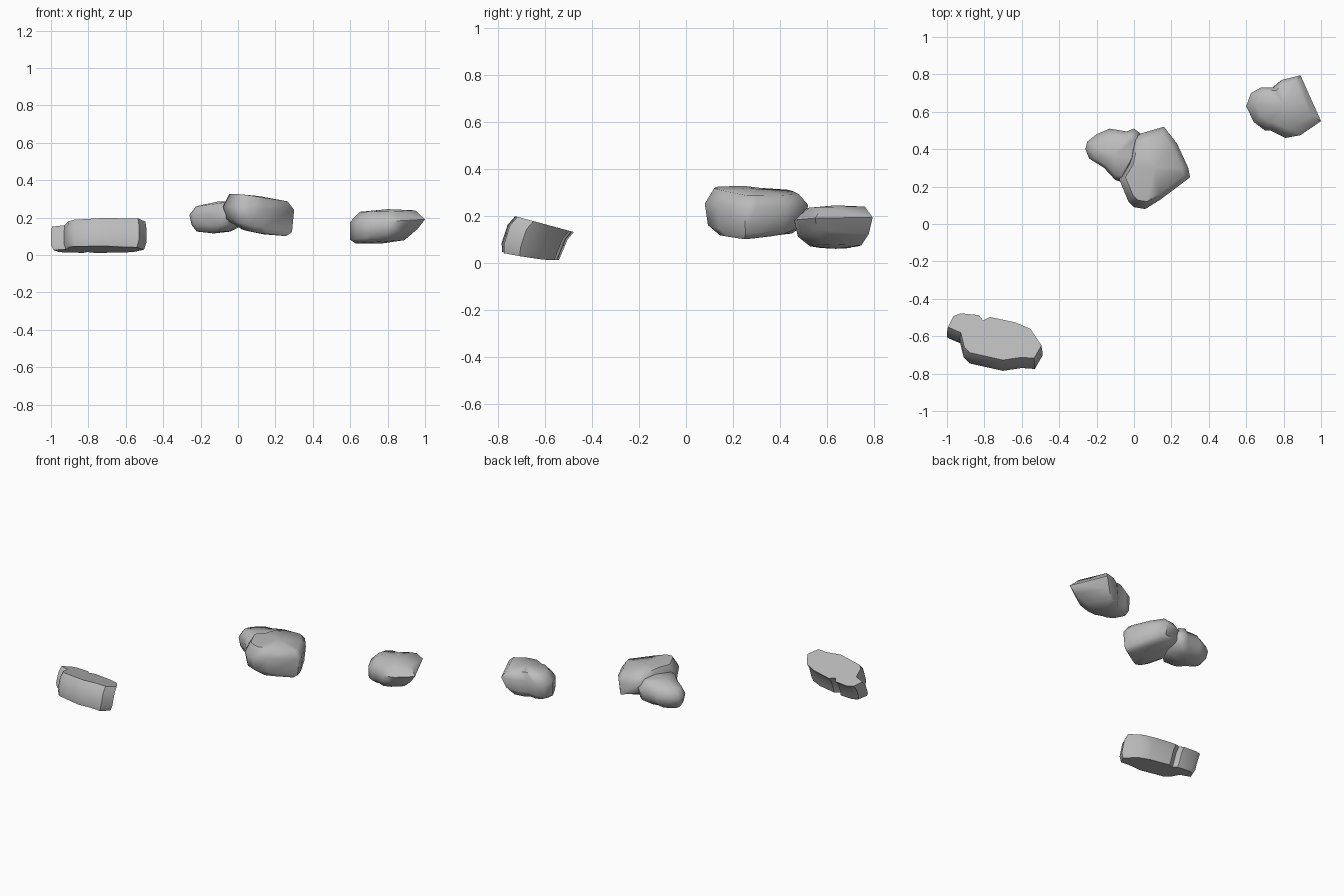
import bpy
import bmesh
from mathutils import Vector

if "Cube" in bpy.data.objects:
    bpy.data.objects.remove(bpy.data.objects["Cube"], do_unlink=True)

# One plain stone colour
stone = bpy.data.materials.new("grey_stone")
stone.use_nodes = True
colour = (0.5, 0.5, 0.5, 1)
stone.diffuse_color = colour
stone.node_tree.nodes["Principled BSDF"].inputs["Base Color"].default_value = colour


def layer(z, scale=1, tilt=(0, 0), shift=(0, 0)):
    """One horizontal slice of a rock: height, size, slope and sideways offset."""
    return dict(z=z, scale=scale, tilt=Vector(tilt), shift=Vector(shift))


def rock(name, outline, layers, smooth_angle, bump=0.01):
    """Loft an outline (hundredths of a unit) through its layers and cap both ends."""
    points = [Vector(p) / 100 for p in outline]
    low = Vector((min(p.x for p in points), min(p.y for p in points)))
    high = Vector((max(p.x for p in points), max(p.y for p in points)))
    centre = (low + high) / 2
    bm = bmesh.new()

    def place(point, spec):
        offset = (point - centre) * spec["scale"]
        flat = centre + offset + spec["shift"]
        return bm.verts.new((flat.x, flat.y, spec["z"] + offset.dot(spec["tilt"])))

    rings = [[place(p, spec) for p in points] for spec in layers]
    count = len(points)

    # Sides between neighbouring layers
    for lower, upper in zip(rings, rings[1:]):
        for i in range(count):
            j = (i + 1) % count
            bm.faces.new((lower[i], lower[j], upper[j], upper[i]))

    # Slightly domed top and bottom
    for ring, spec, rise in ((rings[0], layers[0], -bump), (rings[-1], layers[-1], bump)):
        hub = place(centre, spec)
        hub.co.z += rise
        for i in range(count):
            bm.faces.new((ring[i], ring[(i + 1) % count], hub))

    bmesh.ops.recalc_face_normals(bm, faces=bm.faces)
    mesh = bpy.data.meshes.new(name)
    bm.to_mesh(mesh)
    bm.free()
    mesh.materials.append(stone)
    obj = bpy.data.objects.new(name, mesh)
    bpy.context.collection.objects.link(obj)
    bpy.ops.object.select_all(action="DESELECT")
    obj.select_set(True)
    bpy.context.view_layer.objects.active = obj
    bpy.ops.object.shade_smooth_by_angle(angle=smooth_angle)
    return obj


# Flat slab leaning back, with a notched rim
rock("flat_slab",
     [(-100, -55), (-97, -49), (-93, -47.5), (-83, -48.5), (-81, -51.5), (-77, -49.5),
      (-63, -52.5), (-55, -56), (-49, -65), (-53, -72), (-60, -71.5), (-70, -73),
      (-79, -71), (-88, -69), (-91, -66), (-93, -58)],
     [layer(0.028, 0.95, tilt=(-0.03, -0.17), shift=(0, -0.06)),
      layer(0.06, 1, tilt=(-0.02, -0.2), shift=(0, -0.055)),
      layer(0.13, 1, tilt=(0, -0.25), shift=(0, -0.03)),
      layer(0.165, 0.98, tilt=(0, -0.27))],
     smooth_angle=0.6, bump=0)

# Large block in the middle
rock("large_middle_rock",
     [(-8, 24), (-3, 12), (0, 9), (6, 8), (14, 13), (30, 25), (29, 30),
      (23, 43), (16, 52), (4, 48.5), (0, 46), (-3, 32)],
     [layer(0.12, 0.62, tilt=(-0.15, 0.05), shift=(0.03, -0.02)),
      layer(0.16, 0.94, tilt=(-0.2, 0.04)),
      layer(0.25, 1, tilt=(-0.05, 0)),
      layer(0.305, 0.82, tilt=(-0.13, -0.04))],
     smooth_angle=1)

# Smaller lump leaning against the large block
rock("small_middle_rock",
     [(-26, 40), (-25, 44), (-20, 48), (-13, 51), (-4, 49.5), (0, 51), (4, 48),
      (2, 35), (-5, 22), (-10, 23.5), (-16, 30), (-24, 35)],
     [layer(0.125, 0.6, shift=(-0.02, 0)),
      layer(0.16, 0.92),
      layer(0.22, 1, tilt=(0.04, 0)),
      layer(0.275, 0.76, tilt=(0.13, 0))],
     smooth_angle=1)

# Separate boulder with an undercut outer end
rock("outer_rock",
     [(60, 63), (62.5, 70), (68, 73), (74.5, 73), (79, 77), (89, 79.5), (100, 55),
      (89, 47.5), (81, 46), (73, 50), (70, 50), (64, 54.5)],
     [layer(0.07, 0.65, tilt=(0.07, 0), shift=(-0.04, 0.01)),
      layer(0.11, 0.9, tilt=(0.16, 0), shift=(-0.02, 0)),
      layer(0.185, 1, tilt=(0.04, 0.03)),
      layer(0.235, 0.74, tilt=(0.03, 0.02), shift=(0, 0.01))],
     smooth_angle=1)
